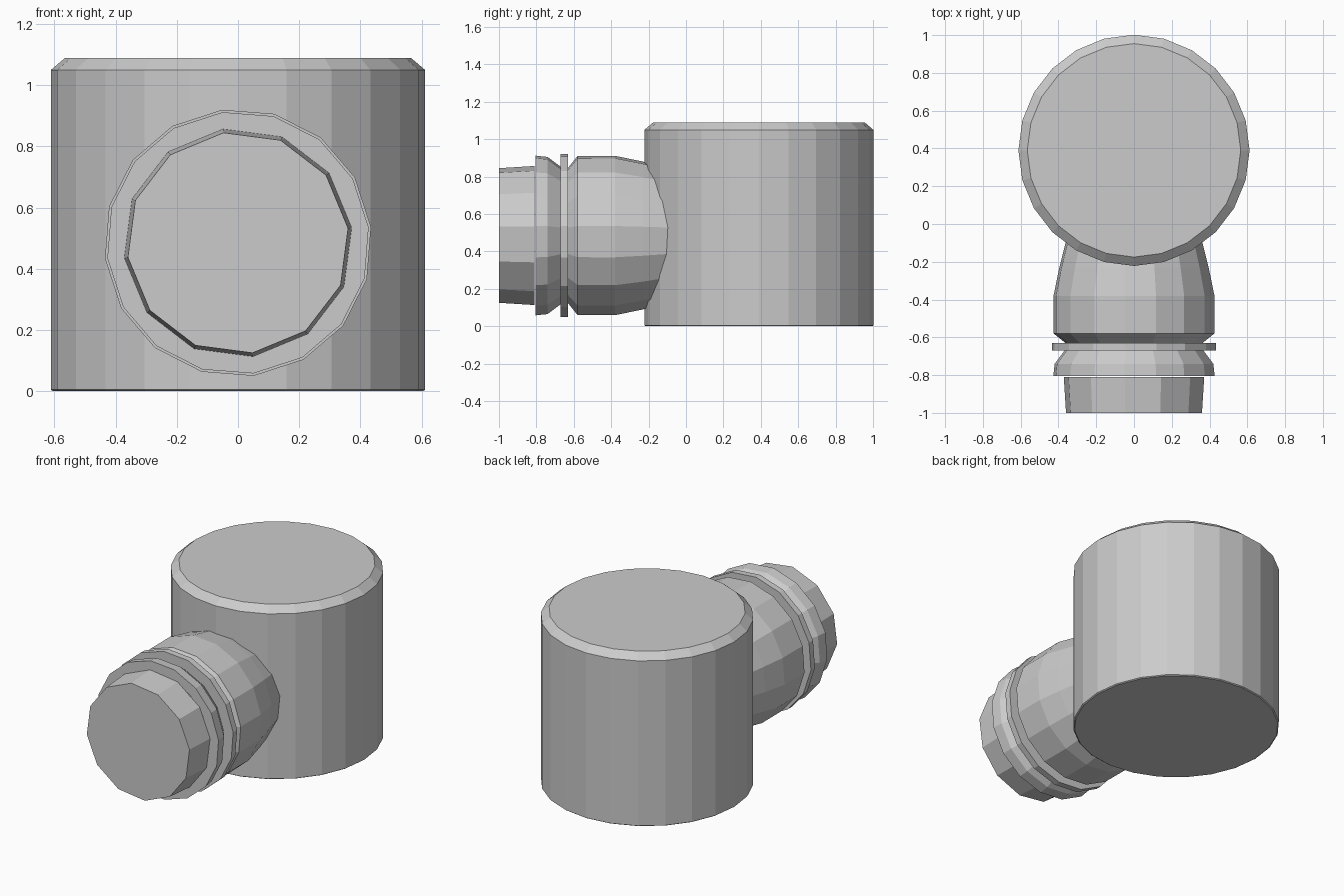
import bpy, bmesh
from math import sin, cos, pi

if "Cube" in bpy.data.objects:
    bpy.data.objects.remove(bpy.data.objects["Cube"])

NECK_Z = 0.485
BODY_Y = 0.39


def lathe(name, profile, sides, along_y=False, phase=0.0, caps=(True, True)):
    """Revolve (position, radius) pairs around the z axis, or around the neck's y axis."""
    bm = bmesh.new()
    rings = []
    for pos, r in profile:
        ring = []
        for i in range(sides):
            a = 2 * pi * (i + phase) / sides
            u, v = r * cos(a), r * sin(a)
            co = (u, pos, NECK_Z + v) if along_y else (u, BODY_Y + v, pos)
            ring.append(bm.verts.new(co))
        rings.append(ring)
    for a, b in zip(rings, rings[1:]):
        for i in range(sides):
            j = (i + 1) % sides
            bm.faces.new((a[i], a[j], b[j], b[i]))
    if caps[0]:
        bm.faces.new(rings[0])
    if caps[1]:
        bm.faces.new(rings[-1])
    bmesh.ops.recalc_face_normals(bm, faces=bm.faces)
    mesh = bpy.data.meshes.new(name)
    bm.to_mesh(mesh)
    bm.free()
    obj = bpy.data.objects.new(name, mesh)
    bpy.context.collection.objects.link(obj)
    return obj


# Upright drum with a chamfered top
lathe("drum", [(0, 0.605), (0.005, 0.612), (1.05, 0.612), (1.09, 0.565)], 24)

# Stub pipe at the front
lathe("nozzle", [(-1.0, 0.363), (-0.81, 0.375)], 12, True, 0.25, (True, False))

# Bead, groove, thin ring and bulging neck running into the drum
lathe("neck", [
    (-0.805, 0.362), (-0.805, 0.43), (-0.74, 0.423), (-0.67, 0.37),
    (-0.67, 0.438), (-0.63, 0.438), (-0.63, 0.365), (-0.58, 0.428),
    (-0.38, 0.429), (-0.23, 0.398), (-0.08, 0.36),
], 16, True, 0.3, (False, False))
